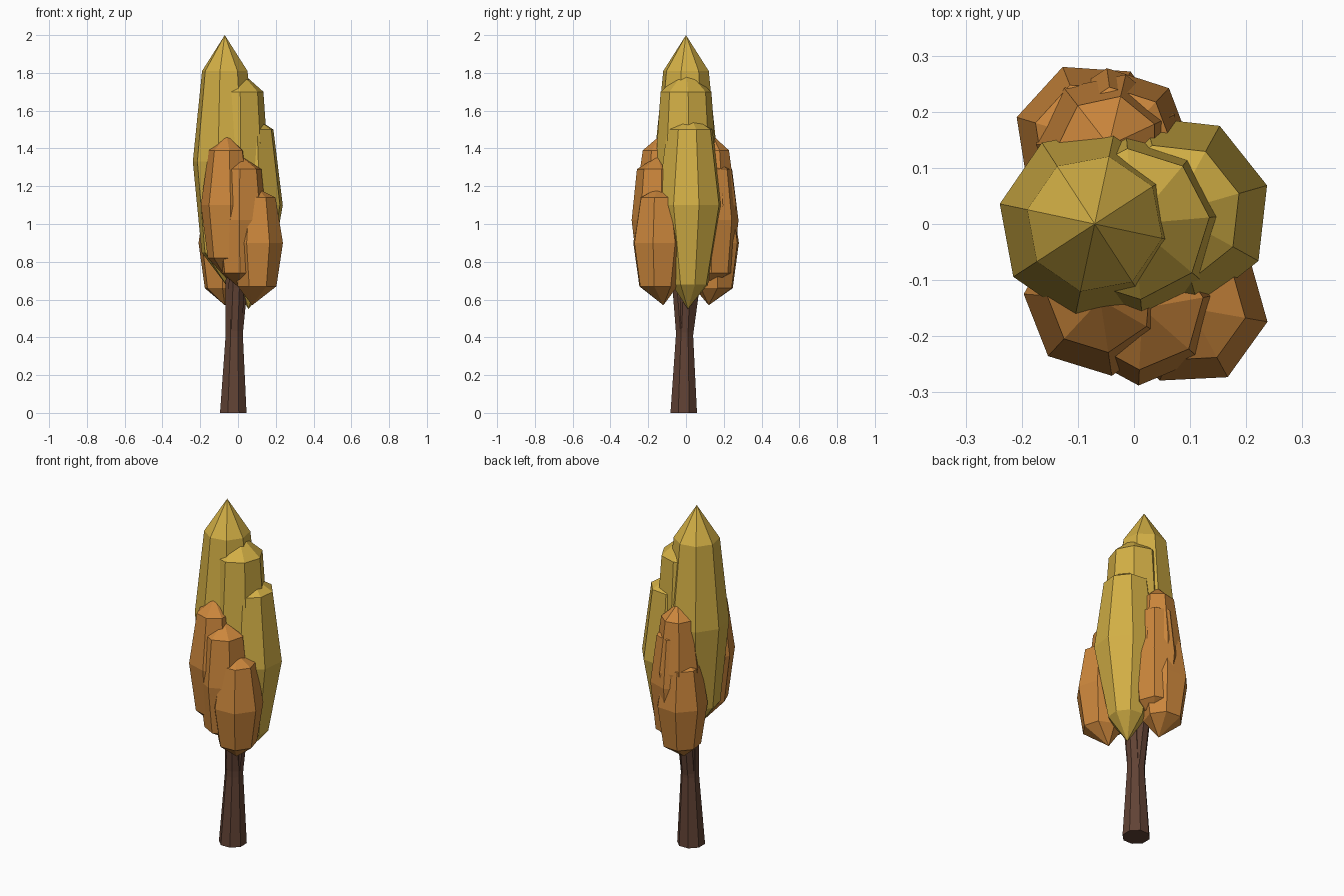
import bpy, bmesh, math

if "Cube" in bpy.data.objects:
    bpy.data.objects.remove(bpy.data.objects["Cube"])

def material(name, color):
    m = bpy.data.materials.new(name)
    m.diffuse_color = (*color, 1)
    m.use_nodes = True
    m.node_tree.nodes["Principled BSDF"].inputs["Base Color"].default_value = m.diffuse_color
    return m

yellow = material("yellow_leaves", (0.65, 0.43, 0.06))
orange = material("orange_leaves", (0.60, 0.24, 0.045))
bark = material("bark", (0.12, 0.055, 0.035))

def loft(name, rings, sides, phase, mat):
    """Low-poly stack of (x, y, z, radius) rings; radius 0 makes a point."""
    bm = bmesh.new()
    loops = []
    for x, y, z, r in rings:
        if r == 0:
            loops.append([bm.verts.new((x, y, z))])
        else:
            angles = [math.radians(phase) + 2 * math.pi * i / sides for i in range(sides)]
            loops.append([bm.verts.new((x + r * math.cos(a), y + r * math.sin(a), z)) for a in angles])
    for lo, hi in zip(loops, loops[1:]):
        for i in range(sides):
            j = (i + 1) % sides
            if len(lo) == 1:
                bm.faces.new((lo[0], hi[j], hi[i]))
            elif len(hi) == 1:
                bm.faces.new((lo[i], lo[j], hi[0]))
            else:
                bm.faces.new((lo[i], lo[j], hi[j], hi[i]))
    for loop, end in ((loops[0], 0), (loops[-1], 1)):
        if len(loop) > 1:
            bm.faces.new(loop if end else loop[::-1])
    bmesh.ops.recalc_face_normals(bm, faces=bm.faces[:])
    me = bpy.data.meshes.new(name)
    bm.to_mesh(me)
    bm.free()
    me.materials.append(mat)
    ob = bpy.data.objects.new(name, me)
    bpy.context.collection.objects.link(ob)

# Trunk and the branches that rise into the leaves
loft("trunk", [(-.025, -.012, 0, .076), (-.02, -.008, .4, .05), (-.02, -.005, .7, .05),
               (-.04, 0, 1.1, .03)], 8, 22.5, bark)
for name, x, y in (("branch_right", .06, .01), ("branch_front", .0, -.1), ("branch_back", -.05, .1)):
    loft(name, [(-.02, -.008, .38, .045), (x * .3 - .01, y * .3, .66, .045), (x, y, 1.0, .025)], 8, 22.5, bark)

# Yellow crown: three stepped lobes
def crown(name, c, tip, zs, rs, sides, phase, mat):
    bottom, low, mid, high, top = zs
    x, y = c
    loft(name, [(*tip, bottom, 0), (x, y, low, rs[0]), (x, y, mid, rs[1]),
                (x, y, high, rs[2]), (x, y, top, 0)], sides, phase, mat)

crown("crown_tall", (-.07, 0), (-.05, 0), (.66, .85, 1.33, 1.81, 2.0), (.125, .173, .123), 8, -12, yellow)
crown("crown_middle", (.0, 0), (.0, 0), (.62, .78, 1.22, 1.70, 1.82), (.11, .168, .135), 8, 5, yellow)
crown("crown_low", (.067, .02), (.055, .01), (.55, .68, 1.1, 1.5, 1.58), (.10, .177, .125), 8, 16, yellow)

# Orange front cluster
crown("front_tall", (-.06, -.135), (-.06, -.11), (.71, .82, 1.1, 1.39, 1.47), (.10, .137, .095), 7, -30, orange)
crown("front_middle", (.015, -.15), (.01, -.12), (.66, .74, 1.02, 1.29, 1.36), (.105, .138, .11), 7, 10, orange)
crown("front_low", (.1, -.15), (.075, -.12), (.57, .67, .90, 1.14, 1.19), (.105, .14, .10), 7, -10, orange)

# Orange back cluster, nested more tightly
crown("back_tall", (-.045, .14), (-.03, .12), (.70, .82, 1.1, 1.39, 1.47), (.10, .13, .09), 7, 25, orange)
crown("back_middle", (-.03, .145), (-.03, .12), (.66, .74, 1.02, 1.29, 1.35), (.105, .134, .10), 7, -5, orange)
crown("back_low", (-.075, .15), (-.07, .12), (.57, .66, .90, 1.12, 1.19), (.105, .14, .105), 7, 9, orange)
